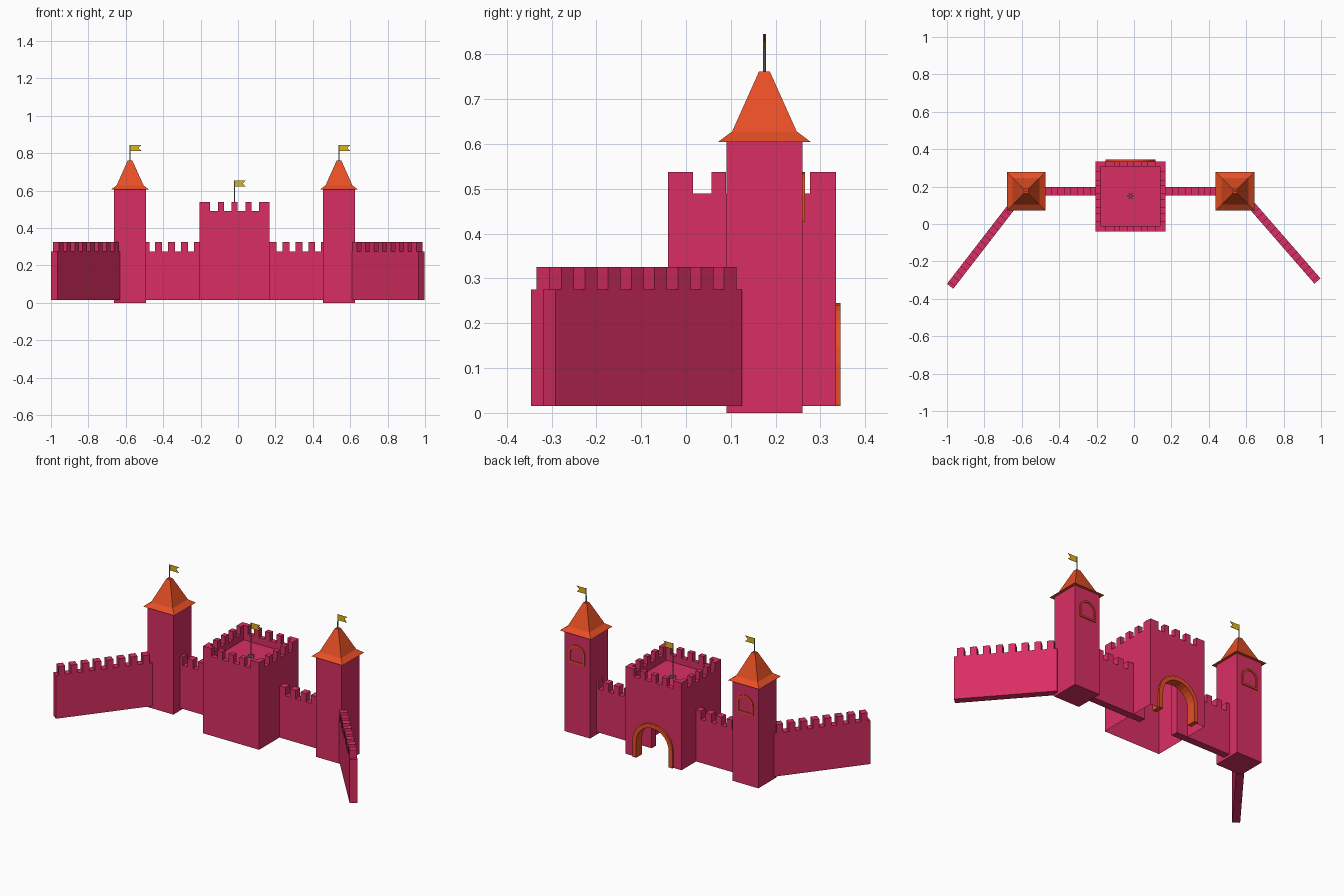
import bpy, bmesh
from math import pi, sin, cos, atan2
from mathutils import Matrix, Vector

cube = bpy.data.objects.get("Cube")
if cube:
    bpy.data.objects.remove(cube)


def material(name, rgb):
    m = bpy.data.materials.new(name)
    m.use_nodes = True
    m.diffuse_color = (*rgb, 1)
    m.node_tree.nodes["Principled BSDF"].inputs["Base Color"].default_value = (*rgb, 1)
    return m


PINK = material("wall_pink", (0.70, 0.028, 0.125))
ORANGE = material("roof_orange", (0.80, 0.078, 0.018))
YELLOW = material("flag_yellow", (0.72, 0.46, 0.01))
GREY = material("pole_grey", (0.27, 0.27, 0.25))


def finish(name, bm, mat, recalc=True):
    if recalc:
        bmesh.ops.recalc_face_normals(bm, faces=bm.faces)
    mesh = bpy.data.meshes.new(name)
    bm.to_mesh(mesh)
    bm.free()
    mesh.materials.append(mat)
    ob = bpy.data.objects.new(name, mesh)
    bpy.context.scene.collection.objects.link(ob)
    return ob


def add_box(bm, lo, hi):
    lo, hi = Vector(lo), Vector(hi)
    bmesh.ops.create_cube(bm, size=1, matrix=Matrix.Translation((lo + hi) / 2)
                          @ Matrix.Diagonal((*(hi - lo), 1)))


def add_prism(bm, outline, y0, y1):
    """Extrude an (x, z) outline from y0 to y1."""
    face = bm.faces.new([bm.verts.new((x, y0, z)) for x, z in outline])
    ext = bmesh.ops.extrude_face_region(bm, geom=[face])["geom"]
    verts = [v for v in ext if isinstance(v, bmesh.types.BMVert)]
    bmesh.ops.translate(bm, verts=verts, vec=(0, y1 - y0, 0))


def arch(cx, base, spring, r, n=12):
    """Arch outline from the right foot over to the left foot."""
    curve = [(cx + r * cos(pi * i / n), spring + r * sin(pi * i / n)) for i in range(n + 1)]
    return [(cx + r, base)] + curve + [(cx - r, base)]


def crenellated_wall(name, start, end, first, count):
    """Wall from start to end; merlons begin at distance first."""
    pitch, merlon, half = 0.0687, 0.037, 0.0215
    a, b = Vector(start), Vector(end)
    d = b - a
    bm = bmesh.new()
    add_box(bm, (0, -half, 0.015), (d.length, half, 0.275))
    for i in range(count):
        x = first + pitch * i + (pitch - merlon) / 2
        add_box(bm, (x, -half, 0.275), (x + merlon, half, 0.325))
    bm.transform(Matrix.Translation((*a, 0)) @ Matrix.Rotation(atan2(d.y, d.x), 4, "Z"))
    finish(name, bm, PINK)


def flag_and_pole(side, x, y, base, top):
    bm = bmesh.new()
    bmesh.ops.create_cone(bm, segments=8, radius1=0.0035, radius2=0.003, depth=top - base,
                          cap_ends=True,
                          matrix=Matrix.Translation((x, y, (top + base) / 2)))
    finish(side + "_flagpole", bm, GREY)
    bm = bmesh.new()
    w, h = 0.062, 0.034
    add_prism(bm, [(x, top - h), (x + w, top - h), (x + w * 0.72, top - h / 2),
                   (x + w, top), (x, top)], y - 0.001, y + 0.001)
    finish(side + "_flag", bm, YELLOW)


TY = 0.175
# Towers with flared roofs, rear windows and flags
for side, tx in (("right", -0.577), ("left", 0.54)):
    bm = bmesh.new()
    add_box(bm, (tx - 0.085, TY - 0.085, 0), (tx + 0.085, TY + 0.085, 0.607))
    finish(side + "_tower", bm, PINK)

    bm = bmesh.new()
    rings = []
    for half, z in ((0.103, 0.605), (0.072, 0.628), (0.012, 0.762)):
        rings.append([bm.verts.new((tx + sx * half, TY + sy * half, z))
                      for sx, sy in ((-1, -1), (1, -1), (1, 1), (-1, 1))])
    for low, high in zip(rings, rings[1:]):
        for i in range(4):
            j = (i + 1) % 4
            bm.faces.new((low[i], low[j], high[j], high[i]))
    bm.faces.new(rings[0])
    bm.faces.new(rings[-1])
    finish(side + "_tower_roof", bm, ORANGE)

    bm = bmesh.new()
    outer = arch(tx, 0.427, 0.484, 0.053)
    inner = arch(tx, 0.437, 0.484, 0.043)
    back = TY + 0.085
    n = len(outer)
    for i in range(n):
        j = (i + 1) % n
        add_prism(bm, [outer[i], outer[j], inner[j], inner[i]], back - 0.004, back + 0.006)
    bmesh.ops.remove_doubles(bm, verts=bm.verts, dist=1e-5)
    finish(side + "_window_frame", bm, ORANGE)
    flag_and_pole(side + "_tower", tx, TY, 0.755, 0.845)

# Curtain walls beside the gatehouse and angled wing walls
crenellated_wall("right_curtain_wall", (-0.13, TY), (-0.58, TY), -0.015, 6)
crenellated_wall("left_curtain_wall", (0.09, TY), (0.54, TY), -0.005, 6)
crenellated_wall("right_wing_wall", (-0.647, 0.102), (-0.983, -0.333), 0, 8)
crenellated_wall("left_wing_wall", (0.619, 0.111), (0.981, -0.305), 0, 8)

# Gatehouse: open-bottomed shell with an arched opening at the rear
X0, X1, Y0, Y1 = -0.205, 0.168, -0.04, 0.335
GX = (X0 + X1) / 2
BASE, DECK, SILL, TOP = 0.015, 0.45, 0.49, 0.538
SPRING, R_IN, R_OUT = 0.112, 0.108, 0.133
bm = bmesh.new()
for a, b in (((X0, Y0), (X1, Y0)), ((X1, Y0), (X1, Y1)), ((X0, Y1), (X0, Y0))):
    bm.faces.new([bm.verts.new(p) for p in ((*a, BASE), (*b, BASE), (*b, DECK), (*a, DECK))])
rear = [(X0, BASE), (X0, DECK), (X1, DECK), (X1, BASE)] + arch(GX, BASE, SPRING, R_IN)
bm.faces.new([bm.verts.new((x, Y1, z)) for x, z in rear])
bm.faces.new([bm.verts.new(p) for p in ((X0, Y0, DECK), (X1, Y0, DECK),
                                        (X1, Y1, DECK), (X0, Y1, DECK))])
bmesh.ops.remove_doubles(bm, verts=bm.verts, dist=1e-5)
finish("gatehouse_shell", bm, PINK)

# Parapet with merlons along all four sides
T = 0.028
bm = bmesh.new()
for lo, hi in (((X0, Y0), (X1, Y0 + T)), ((X0, Y1 - T), (X1, Y1)),
               ((X0, Y0 + T), (X0 + T, Y1 - T)), ((X1 - T, Y0 + T), (X1, Y1 - T))):
    add_box(bm, (*lo, DECK), (*hi, SILL))
CORNER, GAP, MERLON = 0.056, 0.041, 0.0325
spans = [(0, CORNER)]
for i in range(3):
    s = CORNER + GAP + i * (GAP + MERLON)
    spans.append((s, s + MERLON))
spans.append((X1 - X0 - CORNER, X1 - X0))
for k, (s, e) in enumerate(spans):
    for y in (Y0, Y1 - T):
        add_box(bm, (X0 + s, y, SILL), (X0 + e, y + T, TOP))
    s, e = max(s, T), min(e, Y1 - Y0 - T)
    for x in (X0, X1 - T):
        add_box(bm, (x, Y0 + s, SILL), (x + T, Y0 + e, TOP))
finish("gatehouse_parapet", bm, PINK)

# Orange arch lining the gate
bm = bmesh.new()
add_prism(bm, arch(GX, BASE, SPRING, R_OUT) + arch(GX, BASE, SPRING, R_IN)[::-1],
          Y1 - 0.045, Y1 + 0.01)
finish("gate_arch", bm, ORANGE)

# Gatehouse flag on a small footed stand
flag_and_pole("gatehouse", GX, 0.15, DECK, 0.655)
bm = bmesh.new()
for i in range(3):
    arm = Matrix.Translation((GX, 0.15, DECK + 0.006)) @ Matrix.Rotation(pi * i / 3, 4, "Z")
    bmesh.ops.create_cube(bm, size=1, matrix=arm @ Matrix.Diagonal((0.036, 0.005, 0.012, 1)))
finish("gatehouse_flag_stand", bm, GREY)
